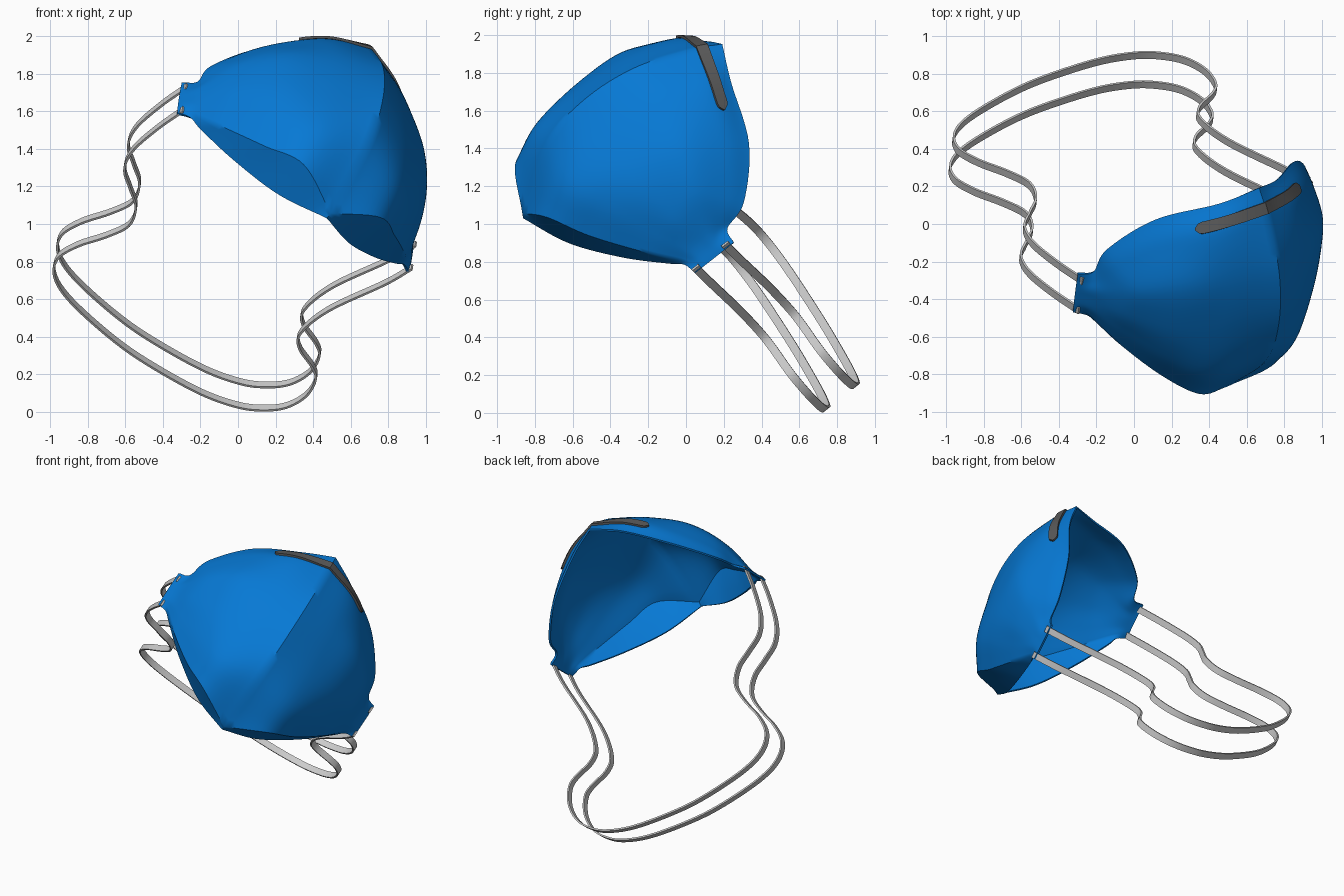
import bpy, math
from mathutils import Vector

if "Cube" in bpy.data.objects:
    bpy.data.objects.remove(bpy.data.objects["Cube"])

# Local frame of the tilted mask: U across the face, V up the face, F forwards
ORIGIN = Vector((0.315, -0.125, 1.25))
U = Vector((0.779, 0.326, -0.536)).normalized()
V = Vector((0.10, 0.78, 0.61))
V = (V - U * V.dot(U)).normalized()
F = U.cross(V)


def world(p):
    return ORIGIN + U * p[0] + F * p[1] + V * p[2]


def spline(pts, t):
    """Catmull-Rom through pts, t counted in control points."""
    n = len(pts)
    i = max(0, min(int(t), n - 2))
    s = t - i
    p1, p2 = pts[i], pts[i + 1]
    p0 = pts[i - 1] if i > 0 else p1 * 2 - p2
    p3 = pts[i + 2] if i + 2 < n else p2 * 2 - p1
    return 0.5 * (2 * p1 + (p2 - p0) * s + (2 * p0 - 5 * p1 + 4 * p2 - p3) * s * s
                  + (3 * p1 - p0 - 3 * p2 + p3) * s ** 3)


def grid_object(name, rows, thickness, color=None, angle=28):
    """Sheet through rows of local points, thickened and smoothed."""
    w = len(rows[0])
    verts = [world(p) for r in rows for p in r]
    faces = [(i * w + j, i * w + j + 1, (i + 1) * w + j + 1, (i + 1) * w + j)
             for i in range(len(rows) - 1) for j in range(w - 1)]
    me = bpy.data.meshes.new(name)
    me.from_pydata(verts, [], faces)
    ob = bpy.data.objects.new(name, me)
    bpy.context.collection.objects.link(ob)
    if color:
        mat = bpy.data.materials.new(name + "_color")
        mat.diffuse_color = (*color, 1)
        mat.use_nodes = True
        mat.node_tree.nodes["Principled BSDF"].inputs["Base Color"].default_value = mat.diffuse_color
        me.materials.append(mat)
    bpy.ops.object.select_all(action='DESELECT')
    bpy.context.view_layer.objects.active = ob
    ob.select_set(True)
    mod = ob.modifiers.new("thickness", 'SOLIDIFY')
    mod.thickness = thickness
    mod.offset = 0
    bpy.ops.object.modifier_apply(modifier=mod.name)
    bpy.ops.object.shade_smooth_by_angle(angle=math.radians(angle))
    return ob


# Half of the mask: rows run top rim to bottom rim, columns centre fold to side tab
HALF = [
    [(0, .45, .71), (.2, .37, .63), (.47, .19, .515), (.67, .06, .31), (.72, .03, .16), (.79, -.02, .14)],
    [(0, .55, .57), (.25, .47, .52), (.49, .30, .41), (.66, .15, .25), (.725, .05, .11), (.79, -.02, .10)],
    [(0, .69, .28), (.25, .58, .27), (.47, .45, .23), (.63, .28, .15), (.73, .07, .06), (.79, -.02, .05)],
    [(0, .73, -.03), (.28, .60, -.04), (.48, .46, -.04), (.64, .26, -.02), (.73, .07, 0), (.79, -.02, 0)],
    [(0, .66, -.32), (.27, .58, -.34), (.46, .43, -.26), (.63, .22, -.15), (.73, .06, -.07), (.79, -.02, -.05)],
    [(0, .39, -.675), (.26, .47, -.56), (.44, .345, -.44), (.62, .17, -.26), (.725, .04, -.12), (.79, -.02, -.09)],
]
RIM = [(0, .36, -.69), (.24, .23, -.57), (.48, .12, -.38), (.66, .04, -.2), (.72, .02, -.14), (.79, -.02, -.12)]
HALF = [[Vector(p) for p in r] for r in HALF]
RIM = [Vector(p) for p in RIM]


def surface(s, t):
    """Point on the mask; negative s is the mirrored side."""
    p = spline([spline(r, abs(s)) for r in HALF], t)
    return Vector((-p.x, p.y, p.z)) if s < 0 else p


# Mask shell: curved front, then a flat turned-under panel to the bottom rim
N = 8
cols = [j / N for j in range(-5 * N, 5 * N + 1)]
rows = [[surface(s, i / N) for s in cols] for i in range(5 * N + 1)]
bottom = []
for s in cols:
    p = spline(RIM, abs(s))
    bottom.append(Vector((-p.x, p.y, p.z)) if s < 0 else p)
crease = rows[-1]
rows += [[a.lerp(b, k / 3) for a, b in zip(crease, bottom)] for k in (1, 2, 3)]
grid_object("mask_shell", rows, 0.014, (0.002, 0.19, 0.66), 40)

# Nose strip following the shell, with rounded ends
strip = []
M = 48
T = 0.72
for i in range(M + 1):
    s = -1.42 + 2.84 * i / M
    d = min(1.0, (1.42 - abs(s)) / 0.14)
    half = 0.032 * math.sqrt(max(0.02, 1 - (1 - d) ** 2))
    c = surface(s, T)
    down = (surface(s, T + 0.1) - surface(s, T - 0.1)).normalized()
    along = surface(s + 0.05, T) - surface(s - 0.05, T)
    n = along.cross(down).normalized()
    if n.y < 0:
        n = -n
    strip.append([c + n * 0.013 + down * half * k for k in (-1, 0, 1)])
grid_object("nose_strip", strip, 0.014, (0.1, 0.1, 0.1))

# Two head straps: one shared loop, (across, forward) points
LOOP = [(-.775, .01), (-.8, -.18), (-.805, -.38), (-.76, -.51), (-.66, -.59), (-.555, -.67),
        (-.505, -.79), (-.545, -.93), (-.62, -1.09), (-.645, -1.23), (-.575, -1.34), (-.41, -1.41),
        (-.11, -1.455), (.142, -1.46), (.47, -1.425), (.68, -1.36), (.8, -1.28), (.88, -1.18),
        (.91, -1.05), (.88, -.93), (.815, -.875), (.68, -.82), (.623, -.73), (.64, -.51),
        (.75, -.17), (.79, .01)]
LOOP = [Vector((a, b, 0)) for a, b in LOOP]
path = [spline(LOOP, k / 6) for k in range(6 * (len(LOOP) - 1) + 1)]
for name, h in (("upper_strap", 0.10), ("lower_strap", -0.10)):
    grid_object(name, [[p + Vector((0, 0, h + e)) for e in (-0.022, 0.022)] for p in path], 0.012)
